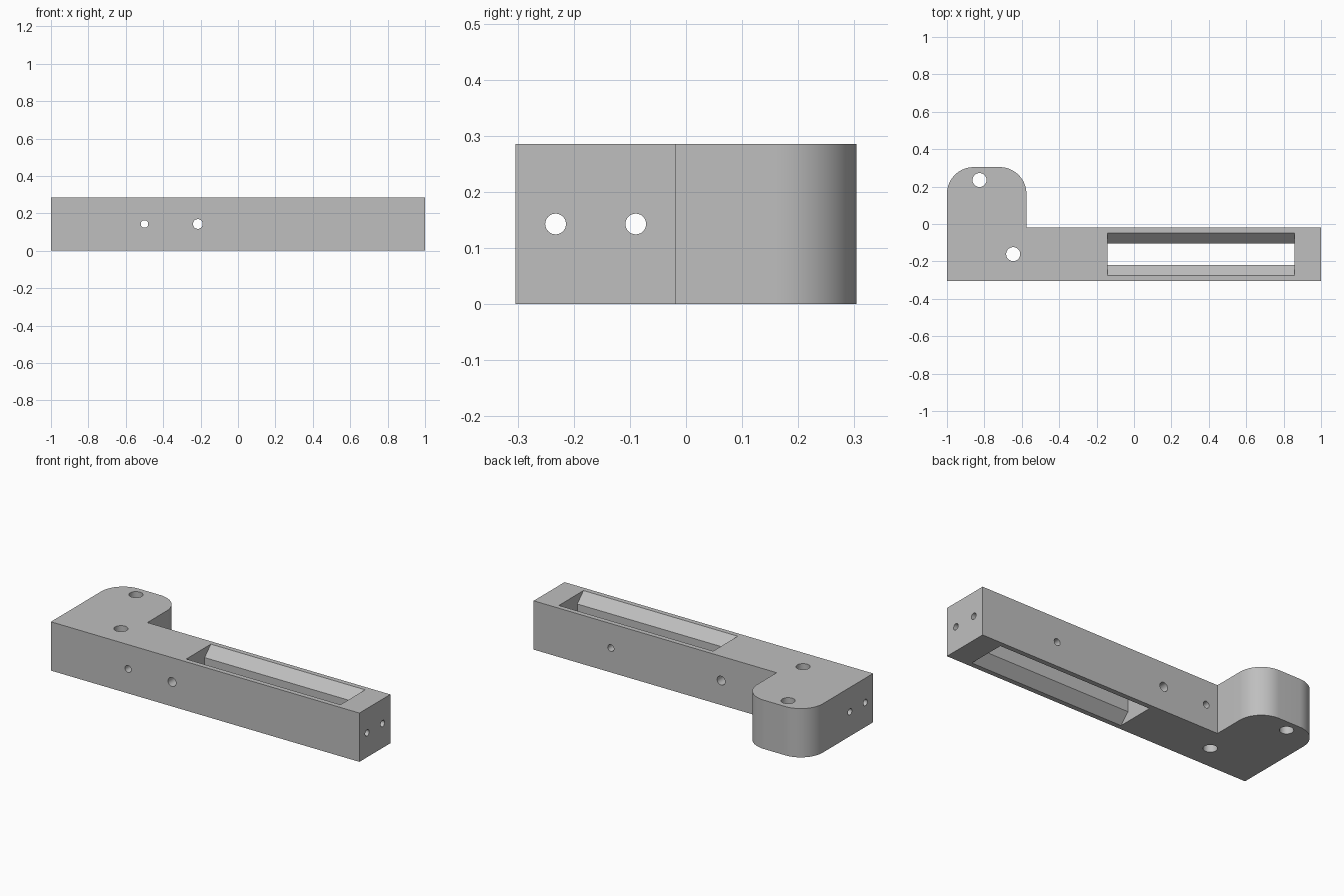
import bpy
import math
from mathutils import Vector

default = bpy.data.objects.get("Cube")
if default:
    bpy.data.objects.remove(default, do_unlink=True)

HEIGHT = 0.286
MID = HEIGHT / 2
FRONT, BACK, FOOT_BACK = -0.304, -0.018, 0.304
BAR_Y = (FRONT + BACK) / 2
FOOT_X = -0.575
RADIUS = 0.143

grey = bpy.data.materials.new("plain grey")
grey.use_nodes = True
colour = (0.52, 0.52, 0.52, 1)
grey.diffuse_color = colour
grey.node_tree.nodes["Principled BSDF"].inputs["Base Color"].default_value = colour


def prism(name, outline, offset):
    """Extrude a closed outline of 3D points along an offset."""
    n = len(outline)
    base = [Vector(p) for p in outline]
    verts = base + [p + Vector(offset) for p in base]
    faces = [list(range(n))[::-1], list(range(n, 2 * n))]
    faces += [[i, (i + 1) % n, (i + 1) % n + n, i + n] for i in range(n)]
    mesh = bpy.data.meshes.new(name)
    mesh.from_pydata(verts, [], faces)
    mesh.materials.append(grey)
    obj = bpy.data.objects.new(name, mesh)
    bpy.context.collection.objects.link(obj)
    return obj


def arc(cx, cy, start, steps=20):
    """Quarter circle, counter-clockwise from the start angle."""
    return [(cx + RADIUS * math.cos(a), cy + RADIUS * math.sin(a), 0)
            for a in (math.radians(start + 90 * i / steps) for i in range(steps + 1))]


def bore(start, end, radius):
    """Round cutter running between two points."""
    start, end = Vector(start), Vector(end)
    axis = end - start
    bpy.ops.mesh.primitive_cylinder_add(vertices=32, radius=radius, depth=axis.length,
                                        location=(start + end) / 2,
                                        rotation=axis.to_track_quat("Z", "Y").to_euler())
    obj = bpy.context.object
    obj.data.materials.append(grey)
    return obj


# L-shaped body with a rounded foot
outline = [(-1, FRONT, 0), (1, FRONT, 0), (1, BACK, 0), (FOOT_X, BACK, 0)]
outline += arc(FOOT_X - RADIUS, FOOT_BACK - RADIUS, 0)
outline += arc(-1 + RADIUS, FOOT_BACK - RADIUS, 90)
body = prism("bracket_body", outline, (0, 0, HEIGHT))

# Long slot, flared at the top and the bottom
NECK, FLARE, EXTRA = 0.057, 0.057, 0.02
half = [(NECK + FLARE + EXTRA, -EXTRA), (NECK, FLARE),
        (NECK, HEIGHT - FLARE), (NECK + FLARE + EXTRA, HEIGHT + EXTRA)]
profile = half + [(-y, z) for y, z in reversed(half)]
cutters = [prism("slot_cutter", [(-0.143, BAR_Y + y, z) for y, z in profile], (1, 0, 0))]

# Vertical mounting holes
for x, y in ((-0.826, 0.235), (-0.646, BAR_Y)):
    cutters.append(bore((x, y, -0.1), (x, y, HEIGHT + 0.1), 0.0375))

# Cross holes, the last one only through the back wall of the slot
for x, y, radius in ((-0.5, -0.4, 0.02), (-0.215, -0.4, 0.026), (0.5, BAR_Y, 0.02)):
    cutters.append(bore((x, y, MID), (x, 0.4, MID), radius))

# Lengthwise holes
for side in (-1, 1):
    y = BAR_Y + side * 0.0714
    cutters.append(bore((-1.1, y, MID), (1.1, y, MID), 0.0185))

bpy.ops.object.select_all(action="DESELECT")
bpy.context.view_layer.objects.active = body
body.select_set(True)
for cutter in cutters:
    cutter.hide_render = True
    cut = body.modifiers.new("cut", "BOOLEAN")
    cut.operation = "DIFFERENCE"
    cut.solver = "EXACT"
    cut.object = cutter
    bpy.ops.object.modifier_apply(modifier=cut.name)
    bpy.data.objects.remove(cutter, do_unlink=True)

bpy.ops.object.shade_smooth_by_angle(angle=math.radians(30))
